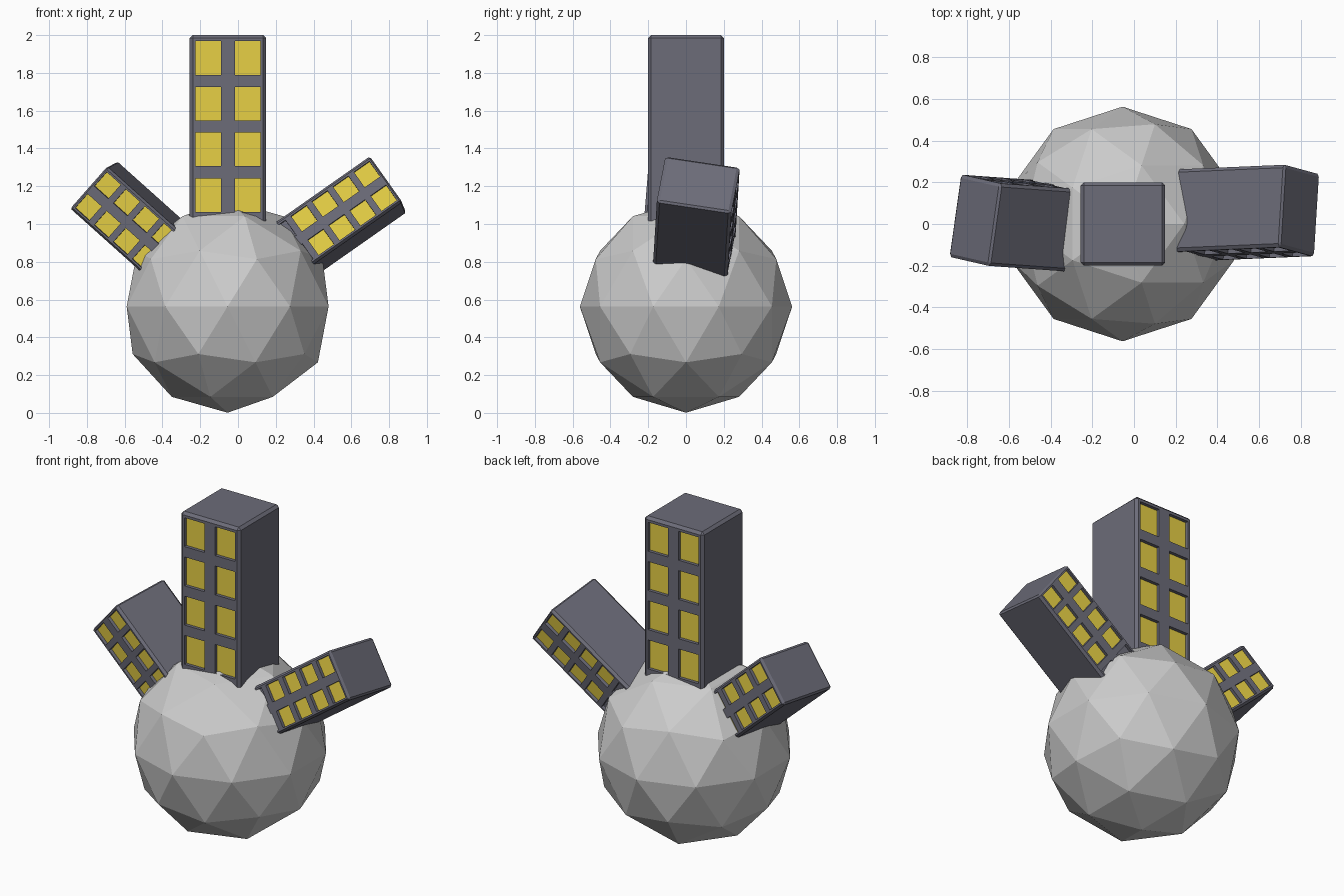
import bpy, bmesh
from mathutils import Vector, Matrix

if "Cube" in bpy.data.objects:
    bpy.data.objects.remove(bpy.data.objects["Cube"])


def material(name, color):
    m = bpy.data.materials.new(name)
    m.diffuse_color = color
    m.use_nodes = True
    m.node_tree.nodes["Principled BSDF"].inputs["Base Color"].default_value = m.diffuse_color
    return m


wall = material("wall", (0.15, 0.15, 0.19, 1))
glow = material("window_glow", (0.8, 0.63, 0.06, 1))

# Tower proportions; the origin sits at the roof centre
W, D, ROW, ROWS = 0.405, 0.40, 0.242, 5
COL, HALF_W, HALF_H, RECESS, BEVEL = 0.105, 0.068, 0.089, 0.02, 0.016


def tower(name, top, axis, depth_dir, scale):
    h = ROW * ROWS
    bm = bmesh.new()
    bmesh.ops.create_cube(bm, size=1, matrix=Matrix.Translation((0, 0, -h / 2))
                          @ Matrix.Diagonal((W, D, h, 1)))
    bmesh.ops.bevel(bm, geom=bm.edges[:], offset=BEVEL, segments=1, affect='EDGES')

    # Cut the window grid into the walls
    rows = [-(i + 0.5) * ROW for i in range(ROWS)]
    cuts = [((s * COL + e * HALF_W, 0, 0), (1, 0, 0)) for s in (-1, 1) for e in (-1, 1)]
    cuts += [((0, 0, z + e * HALF_H), (0, 0, 1)) for z in rows for e in (-1, 1)]
    for co, no in cuts:
        bmesh.ops.bisect_plane(bm, geom=bm.verts[:] + bm.edges[:] + bm.faces[:],
                               plane_co=co, plane_no=no)

    # Recess the panes on the front and back walls
    bm.normal_update()
    panes = []
    for f in bm.faces:
        c = f.calc_center_median()
        if (abs(f.normal.y) > 0.9 and abs(abs(c.x) - COL) < 0.01
                and min(abs(c.z - z) for z in rows) < 0.01):
            panes.append(f)
    for f in bmesh.ops.extrude_discrete_faces(bm, faces=panes)['faces']:
        c = f.calc_center_median()
        shift = -RECESS if c.y > 0 else RECESS
        bmesh.ops.translate(bm, verts=f.verts[:], vec=(0, shift, 0))
        f.material_index = 1 if c.z > rows[3] - 0.01 else 0

    # Orient the tower along its axis
    ez = Vector(axis).normalized()
    ey = Vector(depth_dir)
    ey = (ey - ez * ey.dot(ez)).normalized()
    ex = ey.cross(ez)
    mat = Matrix((ex, ey, ez)).transposed().to_4x4()
    bm.transform(Matrix.Translation(top) @ mat @ Matrix.Diagonal((*scale, 1)))
    bmesh.ops.recalc_face_normals(bm, faces=bm.faces[:])
    me = bpy.data.meshes.new(name)
    bm.to_mesh(me)
    bm.free()
    me.materials.append(wall)
    me.materials.append(glow)
    bpy.context.collection.objects.link(bpy.data.objects.new(name, me))


# Faceted planet
bpy.ops.mesh.primitive_ico_sphere_add(subdivisions=2, radius=0.562, location=(-0.055, 0, 0.563))
bpy.context.object.name = "planet"

# One upright tower and two smaller leaning ones
tower("tall_tower", (-0.053, 0, 2.0), (0, 0, 1), (0, 1, 0), (1, 1, 1))
small = (0.74, 1, 0.56)
tower("right_tower", (0.795, 0.065, 1.21), (0.82, 0.035, 0.575), (0.03, 0.395, -0.055), small)
tower("left_tower", (-0.764, 0.018, 1.207), (-0.745, 0.054, 0.667), (0.055, 0.39, 0.03), small)
